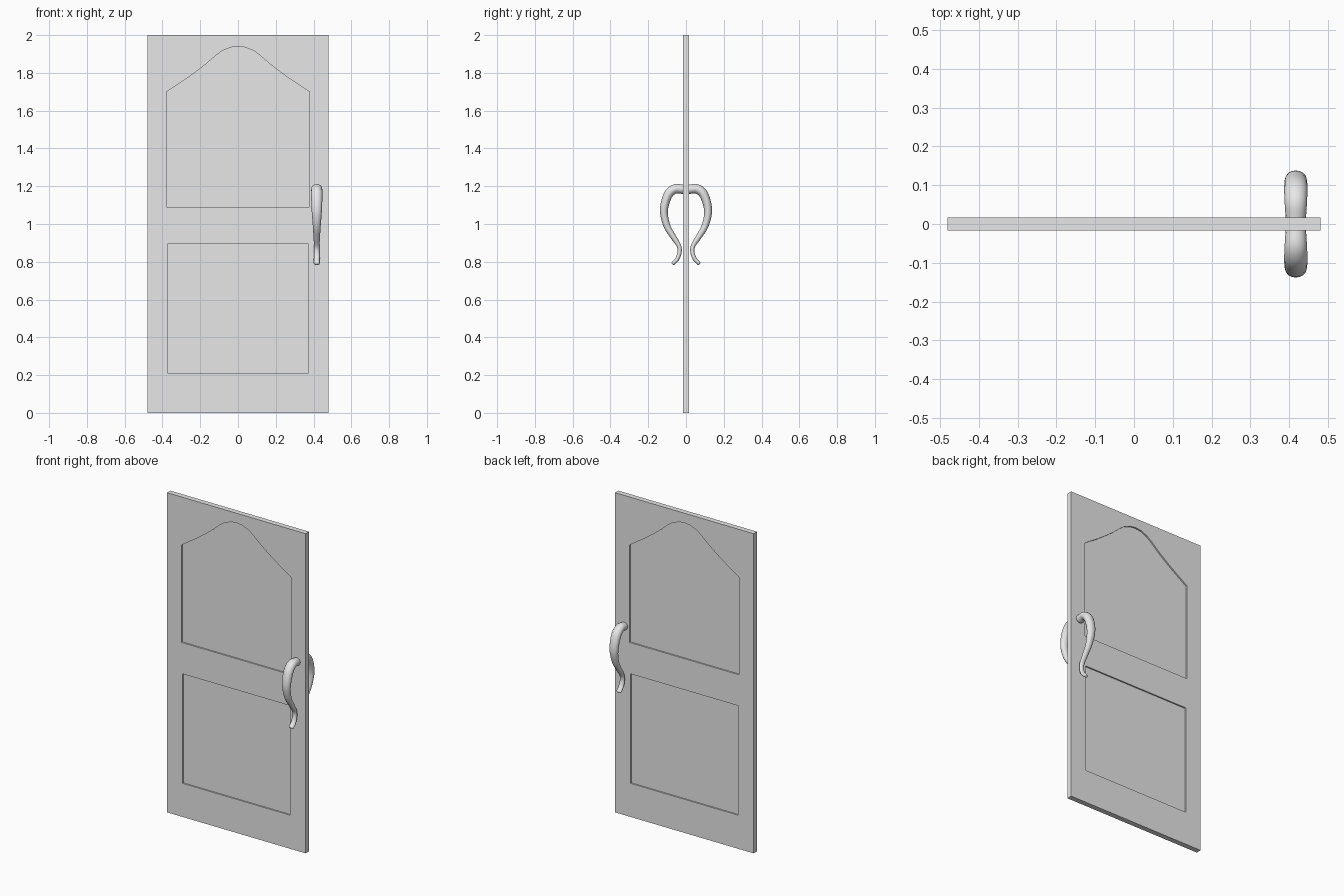
import bpy, bmesh, math
from mathutils import Vector

cube = bpy.data.objects.get("Cube")
if cube:
    bpy.data.objects.remove(cube, do_unlink=True)

GREY = (0.8, 0.8, 0.8, 1)
mat = bpy.data.materials.new("light_grey")
mat.use_nodes = True
mat.diffuse_color = GREY
mat.node_tree.nodes["Principled BSDF"].inputs["Base Color"].default_value = GREY

HALF_THICK = 0.0167
RECESS = 0.009


def add_mesh(name, mesh):
    obj = bpy.data.objects.new(name, mesh)
    bpy.context.collection.objects.link(obj)
    mesh.materials.clear()
    mesh.materials.append(mat)
    return obj


def upright_plate(name, outlines, half_depth):
    """Filled outlines in x and z, extruded along y; inner outlines are holes."""
    curve = bpy.data.curves.new(name, "CURVE")
    curve.dimensions = "2D"
    curve.fill_mode = "BOTH"
    curve.extrude = half_depth
    for pts in outlines:
        spline = curve.splines.new("POLY")
        spline.points.add(len(pts) - 1)
        for p, (x, z) in zip(spline.points, pts):
            p.co = (x, z, 0, 1)
        spline.use_cyclic_u = True
    temp = bpy.data.objects.new("temp", curve)
    bpy.context.collection.objects.link(temp)
    graph = bpy.context.evaluated_depsgraph_get()
    mesh = bpy.data.meshes.new_from_object(temp.evaluated_get(graph))
    bpy.data.objects.remove(temp, do_unlink=True)
    bm = bmesh.new()
    bm.from_mesh(mesh)
    for v in bm.verts:
        x, y, z = v.co
        v.co = (x, -z, y)
    bmesh.ops.remove_doubles(bm, verts=bm.verts, dist=1e-5)
    bmesh.ops.recalc_face_normals(bm, faces=bm.faces)
    bm.to_mesh(mesh)
    bm.free()
    for poly in mesh.polygons:
        poly.use_smooth = False
    return add_mesh(name, mesh)


def rect(half_x, z0, z1):
    return [(-half_x, z0), (half_x, z0), (half_x, z1), (-half_x, z1)]


# Door frame with two openings, each closed by a thinner panel
arch = [(0.378, 1.70), (0.28, 1.765), (0.23, 1.80), (0.17, 1.846),
        (0.12, 1.89), (0.085, 1.916), (0.04, 1.935)]
upper = ([(-0.378, 1.09), (0.378, 1.09)] + arch + [(0, 1.94)]
         + [(-x, z) for x, z in reversed(arch)])
lower = rect(0.373, 0.21, 0.895)
upright_plate("door_frame", [rect(0.48, 0, 2), upper, lower], HALF_THICK)
upright_plate("upper_panel", [upper], HALF_THICK - RECESS)
upright_plate("lower_panel", [lower], HALF_THICK - RECESS)


# Handle: a tapering swept tube (distance from door, height, radius, half width)
STATIONS = [Vector(s) for s in (
    (0.012, 1.183, 0.024, 0.026), (0.060, 1.185, 0.025, 0.029),
    (0.097, 1.150, 0.024, 0.030), (0.117, 1.070, 0.021, 0.027),
    (0.101, 0.990, 0.018, 0.021), (0.066, 0.930, 0.015, 0.017),
    (0.038, 0.885, 0.012, 0.015), (0.034, 0.850, 0.011, 0.015),
    (0.046, 0.816, 0.011, 0.016), (0.068, 0.791, 0.010, 0.016))]
SIDES, STEPS = 16, 5


def smooth_path(pts):
    """Catmull-Rom interpolation through the stations."""
    ext = [2 * pts[0] - pts[1]] + pts + [2 * pts[-1] - pts[-2]]
    out = []
    for a, b, c, d in zip(ext, ext[1:], ext[2:], ext[3:]):
        for i in range(STEPS):
            t = i / STEPS
            out.append((2 * b + (c - a) * t + (2 * a - 5 * b + 4 * c - d) * t ** 2
                        + (3 * b - a - 3 * c + d) * t ** 3) / 2)
    return out + [pts[-1]]


def build_handle(name, side):
    path = smooth_path(STATIONS)
    # Rounded tip
    run = (path[-1] - path[-2]).xy.normalized()
    tip, r = path[-1], path[-1][2]
    for ang in (30, 60, 80):
        s, k = math.sin(math.radians(ang)), math.cos(math.radians(ang))
        p = tip.xy + run * r * s * 0.6
        path.append(Vector((p.x, p.y, r * k, tip[3] * k)))
    bm = bmesh.new()
    rings = []
    for i, p in enumerate(path):
        d = (path[min(i + 1, len(path) - 1)] - path[max(i - 1, 0)]).xy.normalized()
        ring = []
        for j in range(SIDES):
            a = math.tau * j / SIDES
            off = math.sin(a) * p[2]
            ring.append(bm.verts.new((0.417 + math.cos(a) * p[3],
                                      side * (p[0] - d.y * off),
                                      p[1] + d.x * off)))
        rings.append(ring)
    for r0, r1 in zip(rings, rings[1:]):
        for j in range(SIDES):
            k = (j + 1) % SIDES
            bm.faces.new((r0[j], r0[k], r1[k], r1[j]))
    bm.faces.new(rings[0])
    bm.faces.new(rings[-1])
    bmesh.ops.recalc_face_normals(bm, faces=bm.faces)
    mesh = bpy.data.meshes.new(name)
    bm.to_mesh(mesh)
    bm.free()
    for poly in mesh.polygons:
        poly.use_smooth = True
    add_mesh(name, mesh)


build_handle("front_handle", -1)
build_handle("back_handle", 1)
